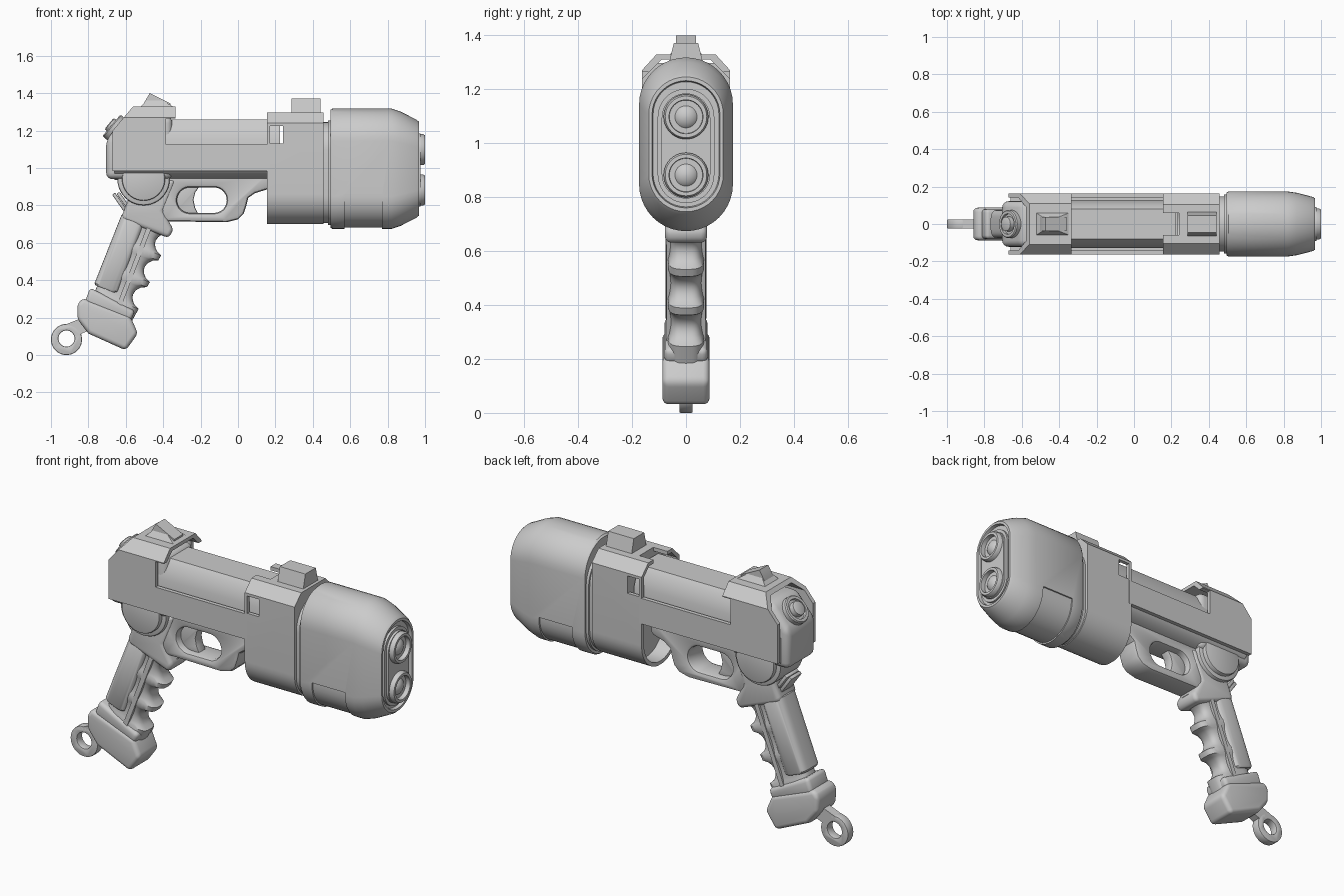
import bpy, bmesh
from math import sin, cos, pi, atan2
from mathutils import Vector

if "Cube" in bpy.data.objects:
    bpy.data.objects.remove(bpy.data.objects["Cube"])

cutters = []


def make(name, verts, faces):
    bm = bmesh.new()
    vs = [bm.verts.new(v) for v in verts]
    for f in faces:
        bm.faces.new([vs[i] for i in f])
    bmesh.ops.recalc_face_normals(bm, faces=bm.faces)
    me = bpy.data.meshes.new(name)
    bm.to_mesh(me)
    bm.free()
    ob = bpy.data.objects.new(name, me)
    bpy.context.collection.objects.link(ob)
    return ob


def loft(name, rings, bevel=0, segs=3):
    """Skin a list of equal-length point rings and cap both ends."""
    n, m = len(rings[0]), len(rings)
    verts = [p for r in rings for p in r]
    faces = [(k*n + i, k*n + (i+1) % n, (k+1)*n + (i+1) % n, (k+1)*n + i)
             for k in range(m-1) for i in range(n)]
    faces += [tuple(range(n)), tuple(range((m-1)*n, m*n))]
    ob = make(name, verts, faces)
    if bevel:
        b = ob.modifiers.new("bevel", 'BEVEL')
        b.width, b.segments, b.limit_method, b.angle_limit = bevel, segs, 'ANGLE', 0.6
    return ob


def prism(name, pts, axis, a, b, bevel=0, segs=3):
    """Extrude a 2D outline along x (points are y,z) or along y (points are x,z)."""
    put = (lambda p, t: (t, p[0], p[1])) if axis == 'x' else (lambda p, t: (p[0], t, p[1]))
    return loft(name, [[put(p, t) for p in pts] for t in (a, b)], bevel, segs)


def box(name, x, y, z):
    return prism(name, [(x[0], z[0]), (x[1], z[0]), (x[1], z[1]), (x[0], z[1])], 'y', *y)


def stadium(hw, hh, c=(0, 0), n=20):
    """Upright rounded slot outline; a circle when hw equals hh."""
    s = hh - hw
    return [(c[0] + hw*cos(pi*i/n), c[1] + s + hw*sin(pi*i/n)) for i in range(n+1)] + \
           [(c[0] - hw*cos(pi*i/n), c[1] - s - hw*sin(pi*i/n)) for i in range(n+1)]


def circle(r, c=(0, 0), n=40):
    return [(c[0] + r*cos(2*pi*i/n), c[1] + r*sin(2*pi*i/n)) for i in range(n)]


def turn(name, sections, c=(0, 0)):
    """Round part along x from (x, radius) pairs."""
    return loft(name, [[(x, p[0], p[1]) for p in circle(r, c)] for x, r in sections])


def cut(ob, tool, op='DIFFERENCE'):
    m = ob.modifiers.new("cut", 'BOOLEAN')
    m.operation, m.object, m.solver = op, tool, 'EXACT'
    tool.hide_render = True
    cutters.append(tool)


def mirror_pts(half):
    return half + [(-y, z) for y, z in reversed(half)]


CZ = 0.996
# Muzzle shroud with a recessed lower panel
secs = [(.495, .168, .315), (.505, .174, .322), (.82, .174, .322), (.87, .167, .305),
        (.955, .145, .262), (.968, .138, .25), (.968, .126, .236), (.95, .122, .232)]
shroud = loft("muzzle_shroud", [[(x, *p) for p in stadium(w, h, (0, CZ))] for x, w, h in secs])
cut(shroud, box("panel_cutter", (.57, .77), (-.3, .3), (.6, .86)))
prism("shroud_core", stadium(.166, .314, (0, CZ)), 'x', .52, .81)
prism("muzzle_plate", stadium(.105, .212, (0, .99)), 'x', .9, .962)
prism("nozzle_plate", stadium(.09, .195, (0, .99)), 'x', .9, .975)

# Twin nozzles with round tips
for i, z in enumerate((.882, 1.098)):
    turn(f"nozzle_{i}", [(.93, .083), (.99, .083), (1.0, .077), (1.0, .063), (.95, .06)], (0, z))
    tip = [(.94 + .053*sin(pi/2*k/8), max(.055*cos(pi/2*k/8), .002)) for k in range(9)]
    turn(f"nozzle_tip_{i}", tip, (0, z))

# Collar behind the shroud
prism("collar", stadium(.148, .27, (0, .975)), 'x', .44, .52)
prism("collar_ring", stadium(.158, .28, (0, .975)), 'x', .48, .515)

# Front block: chamfered top, round bottom, hollow at the rear


def block_outline(w, bottom, shoulder, top, flat):
    arc = [(w*sin(pi/2*i/12), bottom + w - w*cos(pi/2*i/12)) for i in range(1, 13)]
    return mirror_pts(arc + [(w, shoulder), (flat, top)])


block = prism("front_block", block_outline(.163, .70, 1.24, 1.297, .105), 'x', .155, .457)
cut(block, prism("cavity_cutter", block_outline(.143, .72, 1.232, 1.277, .098), 'x', .1, .24))
cut(block, box("slot_cutter", (.17, .24), (-.3, .3), (1.13, 1.225)))
cut(block, box("notch_cutter", (.1, .24), (-.06, .06), (1.25, 1.4)))

# Front sight
loft("front_sight", [[(.285, -.065, 1.29), (.44, -.065, 1.29), (.44, .065, 1.29), (.285, .065, 1.29)],
                     [(.285, -.045, 1.372), (.44, -.045, 1.372), (.44, .045, 1.372), (.285, .045, 1.372)]])

# Frame: thin side plates joined by a hood at the rear
frame = prism("frame", [(-.67, .985), (-.67, 1.2), (-.56, 1.33), (-.335, 1.33), (-.335, 1.265),
                        (-.385, 1.265), (-.385, 1.125), (.17, 1.125), (.17, .985)], 'y', -.2, .2)
shell = [(.164, .9), (.164, 1.27), (.10, 1.34), (-.10, 1.34), (-.164, 1.27), (-.164, .9),
         (-.142, .9), (-.142, 1.26), (-.09, 1.31), (.09, 1.31), (.142, 1.26), (.142, .9)]
cut(frame, prism("shell_cutter", shell, 'x', -.9, .5), 'INTERSECT')

# Upper barrel and rounded lower body
prism("upper_barrel", mirror_pts([(.128, 1.05), (.128, 1.16), (.10, 1.235), (.08, 1.26)]), 'x', -.6, .225)
belly = [(.15*sin(pi/2*i/10), 1.02 - .085*cos(pi/2*i/10)) for i in range(1, 11)]
prism("lower_body", mirror_pts(belly + [(.148, 1.11)]), 'x', -.66, .235)

# Rear cap with angled knob
prism("rear_cap", [(-.705, .94), (-.705, 1.15), (-.6, 1.275), (-.35, 1.275), (-.35, .94)],
      'y', -.122, .122, .035, 4)
knob = turn("rear_knob", [(-.05, .075), (.022, .075), (.028, .07), (.028, .055), (.015, .053),
                          (.015, .04), (.04, .038), (.044, .03)])
knob.location = (-.655, 0, 1.21)
knob.rotation_euler = (0, atan2(-.64, -.77), 0)

# Rear sight
prism("rear_sight", [(-.51, 1.32), (-.51, 1.335), (-.472, 1.4), (-.36, 1.345), (-.36, 1.32)], 'y', -.038, .038)
loft("rear_sight_base", [[(-.53, -.065, 1.32), (-.335, -.065, 1.32), (-.335, .065, 1.32), (-.53, .065, 1.32)],
                         [(-.49, -.038, 1.36), (-.40, -.038, 1.36), (-.40, .038, 1.36), (-.49, .038, 1.36)]])

# Pivot discs above the grip
prism("pivot_disc", circle(.115, (-.505, .94)), 'y', -.125, .125, .008, 2)
prism("pivot_ring", circle(.14, (-.505, .94)), 'y', -.1, .1, .01, 2)

# Trigger guard and trigger
guard = prism("trigger_guard", [(-.46, .98), (-.46, .78), (-.39, .715), (-.06, .71), (0, .725), (.03, .755),
                                (.045, .80), (.055, .84), (.09, .865), (.17, .89), (.17, .98)],
              'y', -.07, .07)
hole = [(x, z) for z, x in stadium(.068, .133, (.828, -.193))]
cut(guard, prism("hole_cutter", hole, 'y', -.3, .3))
bev = guard.modifiers.new("bevel", 'BEVEL')
bev.width, bev.segments, bev.limit_method, bev.angle_limit = .018, 2, 'ANGLE', .9
prism("trigger", [(-.35, .91), (-.2, .91), (-.228, .87), (-.238, .83), (-.23, .79), (-.21, .75), (-.35, .75)],
      'y', -.03, .03, .008, 2)

# Grip in slanted coordinates: s runs down the handle, u towards the front
O, D, P = Vector((-.48, 0, .80)), Vector((-.36, 0, -.933)), Vector((.933, 0, -.36))


def grip_ring(s, back, front, hw, n=36, e=.6):
    mid, half = (front + back)/2, (front - back)/2
    pts = []
    for i in range(n):
        c, q = cos(2*pi*i/n), sin(2*pi*i/n)
        u = mid + half*abs(c)**e*(1 if c > 0 else -1)
        y = hw*abs(q)**e*(1 if q > 0 else -1)
        pts.append(O + D*s + P*u + Vector((0, y, 0)))
    return pts


# Handle core, finger scallops between four ridges
rings = []
for a in (.085, .24, .395):
    for k in range(11):
        t = k/10
        dip = sin(pi*t)**.6 if 0 < t < 1 else 0
        rings.append(grip_ring(a + .015 + .125*t, -.10, .163 - .055*dip - .03*a, .068 - .008*dip))
loft("handle", [grip_ring(.06, -.10, .16, .068)] + rings + [grip_ring(.62, -.10, .14, .068)])
loft("handle_back_panel", [grip_ring(s, b, f, w, e=.5) for s, b, f, w in
                           ((.09, -.105, .01, .07), (.10, -.115, .02, .076),
                            (.49, -.118, .02, .076), (.50, -.11, .01, .07))])
for i, sgn in enumerate((-1, 1)):
    loft(f"handle_rail_{i}", [[O + D*s + P*u + Vector((0, sgn*y, 0)) for u, y in
                               ((.035, .05), (.035, .073), (.06, .073), (.06, .05))] for s in (.08, .57)])

# Neck between pivot and handle
prism("handle_neck", [(-.60, .93), (-.59, .82), (-.625, .735), (-.60, .715), (-.37, .625), (-.345, .67),
                      (-.40, .77), (-.33, .94)], 'y', -.078, .078, .022, 3)

# Rear catch
for i, (u, h, w) in enumerate(((-.165, .055, .045), (-.14, .045, .055), (-.10, .04, .04))):
    c = Vector((-.515, .9)) + Vector((.72, .5))*u
    a, b = Vector((.72, .5))*.011, Vector((-.57, .82))*h
    prism(f"rear_catch_{i}", [tuple(c + a + b), tuple(c - a + b), tuple(c - a - b), tuple(c + a - b)],
          'y', -w, w, .005, 2)

# Butt band and butt cap
prism("butt_band", [(-.79, .36), (-.82, .28), (-.575, .18), (-.55, .235)], 'y', -.08, .08, .02, 3)
prism("butt_cap", [(-.83, .305), (-.86, .27), (-.858, .19), (-.80, .115), (-.60, .025), (-.535, .115),
                   (-.575, .205)], 'y', -.087, .087, .03, 4)

# Lanyard ring
ring = prism("lanyard_ring", circle(.083, (-.917, .083)), 'y', -.025, .025, .006, 2)
cut(ring, prism("ring_cutter", circle(.043, (-.917, .088)), 'y', -.1, .1))
ring.modifiers.move(1, 0)
prism("lanyard_link", [(-.955, .15), (-.83, .20), (-.80, .13), (-.868, .10), (-.90, .14)], 'y', -.025, .025)

# Bake modifiers, drop the cutters, smooth by angle
bpy.context.view_layer.update()
dg = bpy.context.evaluated_depsgraph_get()
parts = [o for o in bpy.data.objects if o not in cutters]
baked = [bpy.data.meshes.new_from_object(o.evaluated_get(dg)) for o in parts]
for o, me in zip(parts, baked):
    o.modifiers.clear()
    o.data = me
for c in cutters:
    bpy.data.objects.remove(c)
for o in parts:
    o.select_set(True)
bpy.context.view_layer.objects.active = parts[0]
bpy.ops.object.shade_smooth_by_angle(angle=0.6)
